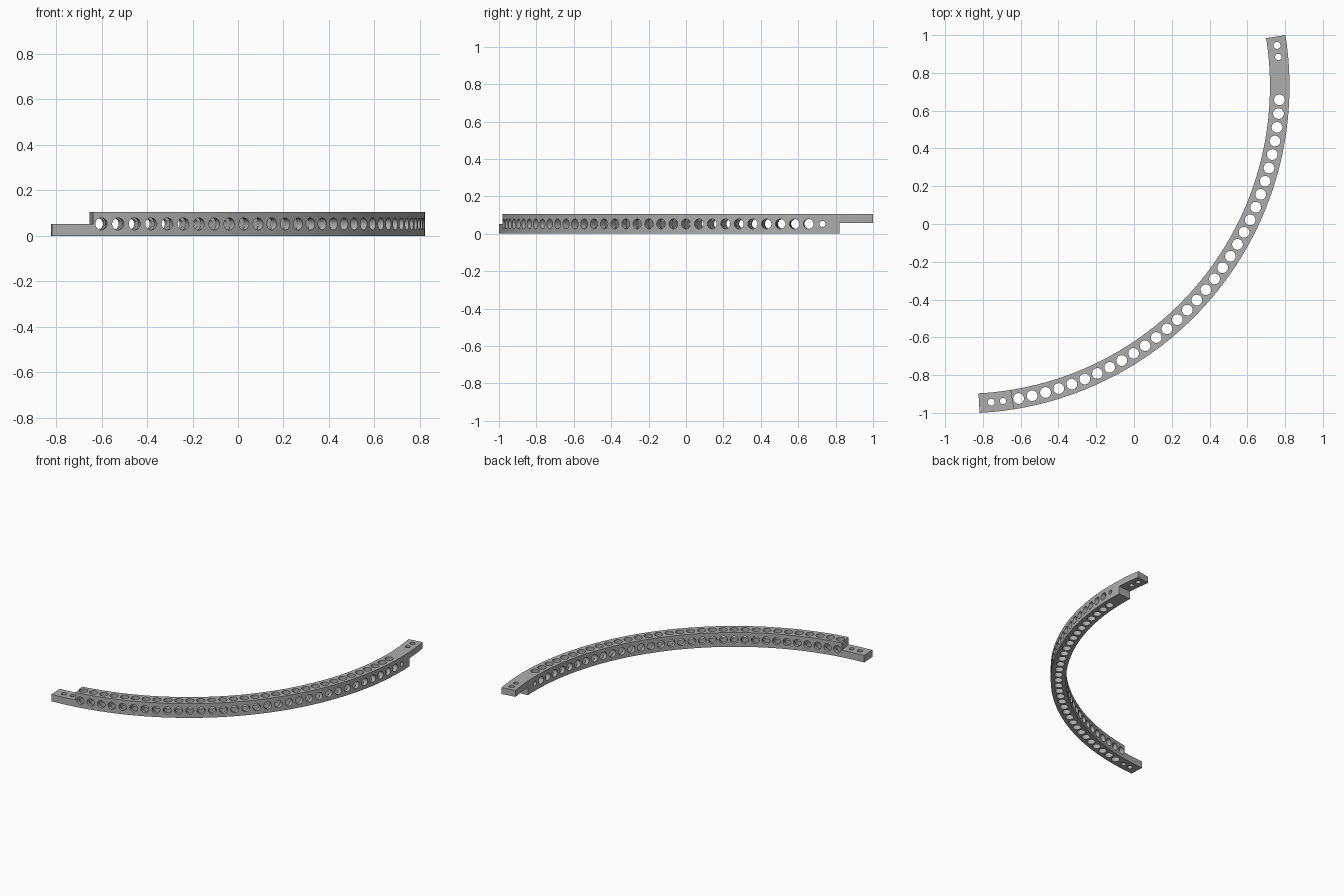
import bpy, bmesh, math
from mathutils import Matrix, Vector

if "Cube" in bpy.data.objects:
    bpy.data.objects.remove(bpy.data.objects["Cube"])

CX, CY = -0.9084, 0.7292            # centre of the arc
R_OUT, R_IN, H = 1.7315, 1.628, 0.105
R_MID = (R_OUT + R_IN) / 2
HOLES = [-79.8 + 2.495 * i for i in range(32)]


def polar(r, deg, z=0.0):
    a = math.radians(deg)
    return Vector((CX + r * math.cos(a), CY + r * math.sin(a), z))


def add_sector(bm, a0, a1, r0, r1, z0, z1):
    """Closed curved bar of rectangular section."""
    n = max(1, round((a1 - a0) / 1.0))
    rings = []
    for i in range(n + 1):
        a = a0 + (a1 - a0) * i / n
        rings.append([bm.verts.new(polar(r, a, z))
                      for r, z in ((r0, z0), (r1, z0), (r1, z1), (r0, z1))])
    for p, q in zip(rings, rings[1:]):
        for k in range(4):
            m = (k + 1) % 4
            bm.faces.new((p[k], p[m], q[m], q[k]))
    bm.faces.new(rings[0][::-1])
    bm.faces.new(rings[-1])


def add_pin(bm, pos, radius, length, rot=Matrix()):
    bmesh.ops.create_cone(bm, cap_ends=True, segments=32, radius1=radius,
                          radius2=radius, depth=length,
                          matrix=Matrix.Translation(pos) @ rot)


def add_radial_pin(bm, deg, radius):
    rot = Matrix.Rotation(math.radians(deg), 4, 'Z') @ Matrix.Rotation(math.pi / 2, 4, 'Y')
    add_pin(bm, polar(R_MID, deg, H / 2), radius, 0.2, rot)


def make(name, bm):
    bmesh.ops.recalc_face_normals(bm, faces=bm.faces[:])
    me = bpy.data.meshes.new(name)
    bm.to_mesh(me)
    bm.free()
    ob = bpy.data.objects.new(name, me)
    bpy.context.collection.objects.link(ob)
    return ob


# curved bar
bm = bmesh.new()
add_sector(bm, -87, 9, R_IN, R_OUT, 0, H)
bar = make("curved_rail", bm)

# vertical holes, with small bolt holes in the lap ends
bm = bmesh.new()
for a in HOLES:
    add_pin(bm, polar(R_MID, a, H / 2), 0.0285, 0.3)
for a, r in ((-84.8, 0.0185), (-82.65, 0.017), (5.3, 0.017), (7.4, 0.0185)):
    add_pin(bm, polar(R_MID, a, H / 2), r, 0.3)
vertical = make("vertical_hole_cutter", bm)

# radial holes, one small pin hole, and the two half-lap steps
bm = bmesh.new()
for a in HOLES:
    add_radial_pin(bm, a, 0.0265)
add_radial_pin(bm, 0.0, 0.0165)
add_sector(bm, -90, -81, 1.5, 1.9, 0.051, 0.3)
add_sector(bm, 3, 12, 1.5, 1.9, -0.2, 0.058)
radial = make("radial_hole_cutter", bm)

# cut and discard the helpers
bpy.context.view_layer.objects.active = bar
bar.select_set(True)
for cutter in (vertical, radial):
    cutter.hide_render = True
    mod = bar.modifiers.new(cutter.name, 'BOOLEAN')
    mod.operation = 'DIFFERENCE'
    mod.solver = 'EXACT'
    mod.object = cutter
    bpy.ops.object.modifier_apply(modifier=mod.name)
    bpy.data.objects.remove(cutter)

# single grey finish
mat = bpy.data.materials.new("metal_grey")
mat.diffuse_color = (0.42, 0.42, 0.42, 1)
mat.use_nodes = True
mat.node_tree.nodes["Principled BSDF"].inputs["Base Color"].default_value = mat.diffuse_color
bar.data.materials.clear()
bar.data.materials.append(mat)
bpy.ops.object.shade_smooth_by_angle(angle=math.radians(30))
